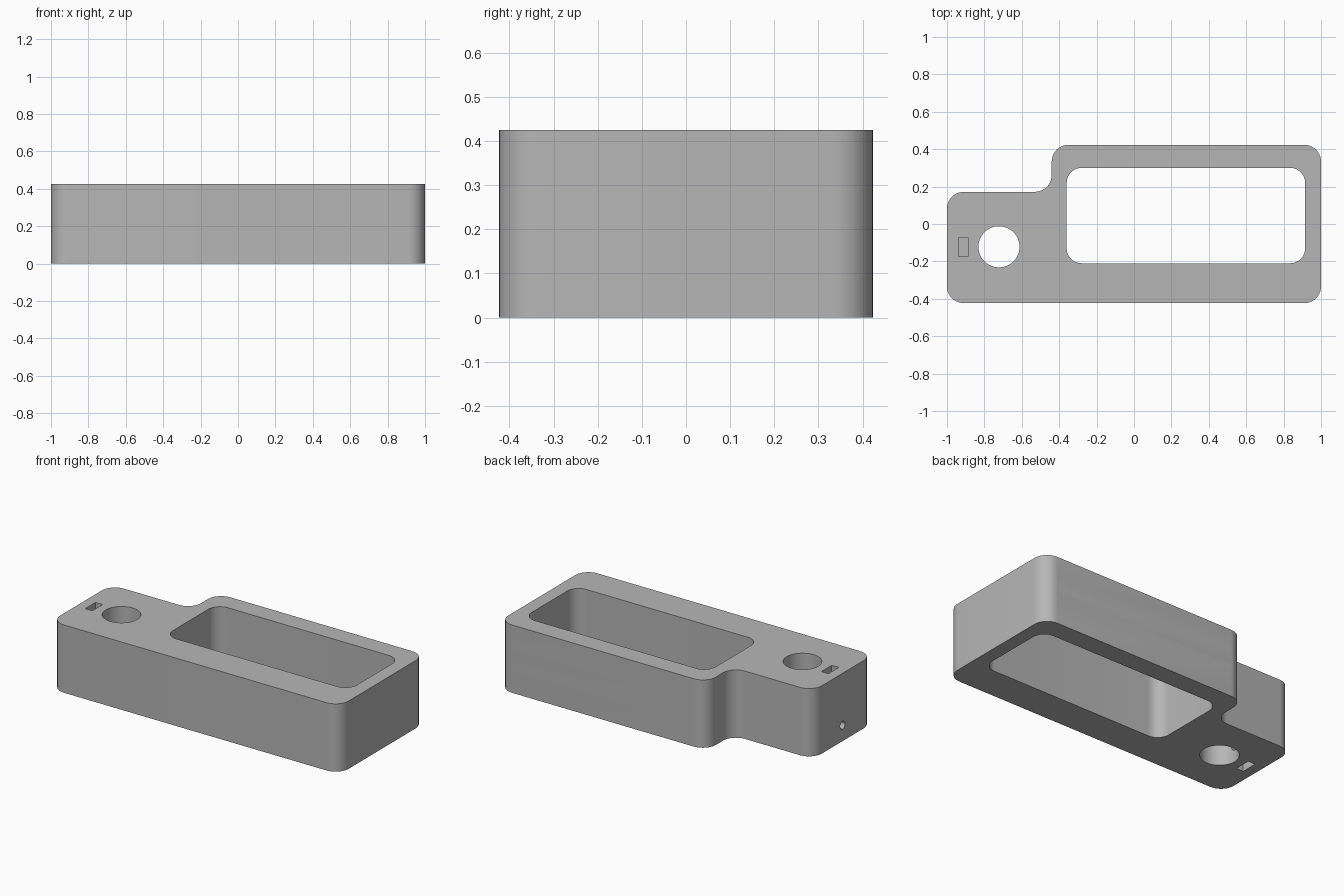
import bpy, bmesh, math
from mathutils import Vector, Matrix

cube = bpy.data.objects.get("Cube")
if cube:
    bpy.data.objects.remove(cube, do_unlink=True)

HEIGHT = 0.425
HALF_Y = 0.423

grey = bpy.data.materials.new("plain grey")
grey.use_nodes = True
colour = (0.47, 0.47, 0.47, 1)
grey.diffuse_color = colour
grey.node_tree.nodes["Principled BSDF"].inputs["Base Color"].default_value = colour


def rounded(corners, radius, steps=10):
    """Fillet every corner of a polygon, convex or concave."""
    out = []
    for i, c in enumerate(corners):
        p = Vector(c)
        a = (Vector(corners[i - 1]) - p).normalized()
        b = (Vector(corners[(i + 1) % len(corners)]) - p).normalized()
        centre = p + (a + b) * radius
        for k in range(steps + 1):
            t = math.pi / 2 * k / steps
            out.append(centre - b * radius * math.cos(t) - a * radius * math.sin(t))
    return out


def box(x0, x1, y0, y1):
    return [Vector(p) for p in ((x0, y0), (x1, y0), (x1, y1), (x0, y1))]


def circle(x, y, r, n=48):
    return [Vector((x + r * math.cos(math.tau * i / n), y + r * math.sin(math.tau * i / n)))
            for i in range(n)]


def prism(name, outline, low, high, turn=None):
    """Extrude an outline from low to high along z, then turn it."""
    bm = bmesh.new()
    face = bm.faces.new([bm.verts.new((p.x, p.y, low)) for p in outline])
    top = bmesh.ops.extrude_face_region(bm, geom=[face])["geom"]
    bmesh.ops.translate(bm, vec=(0, 0, high - low),
                        verts=[v for v in top if isinstance(v, bmesh.types.BMVert)])
    if turn:
        bm.transform(turn)
    bmesh.ops.recalc_face_normals(bm, faces=bm.faces)
    mesh = bpy.data.meshes.new(name)
    bm.to_mesh(mesh)
    bm.free()
    mesh.materials.append(grey)
    obj = bpy.data.objects.new(name, mesh)
    bpy.context.collection.objects.link(obj)
    return obj


# Stepped housing with rounded corners
body = prism("housing", rounded([(-1, -HALF_Y), (1, -HALF_Y), (1, HALF_Y), (-0.44, HALF_Y),
                                 (-0.44, 0.172), (-1, 0.172)], 0.09), 0, HEIGHT)

# Large window and round bore through the full height
cutters = [
    prism("window_cutter", rounded(box(-0.36, 0.915, -0.21, 0.3), 0.08), -0.1, 0.6),
    prism("bore_cutter", circle(-0.722, -0.122, 0.11), -0.1, 0.6),
]

# Rounded slot through the back wall only
along_y = Matrix(((1, 0, 0, 0), (0, 0, 1, 0), (0, 1, 0, 0), (0, 0, 0, 1)))
cutters.append(prism("slot_cutter", rounded(box(-0.36, 0.915, 0.188, 0.298), 0.0549),
                     0.2, 0.6, along_y))

# Screw holes from the end into the bore, each with a nut pocket
along_x = Matrix(((0, 0, 1, 0), (1, 0, 0, 0), (0, 1, 0, 0), (0, 0, 0, 1)))
for label, z, low, high in (("lower", 0.1, -0.1, 0.15),
                            ("upper", HEIGHT - 0.1, HEIGHT - 0.15, 0.6)):
    cutters.append(prism(label + "_screw_cutter", circle(-0.122, z, 0.024, 24),
                         -1.1, -0.75, along_x))
    cutters.append(prism(label + "_pocket_cutter", box(-0.937, -0.888, -0.174, -0.072),
                         low, high))

for c in cutters:
    mod = body.modifiers.new(c.name, "BOOLEAN")
    mod.operation = "DIFFERENCE"
    mod.solver = "EXACT"
    mod.object = c

# Bake the cuts, then drop the cutters
bpy.context.view_layer.update()
cut = bpy.data.meshes.new_from_object(body.evaluated_get(bpy.context.evaluated_depsgraph_get()))
body.modifiers.clear()
body.data = cut
for c in cutters:
    bpy.data.objects.remove(c, do_unlink=True)

bpy.ops.object.select_all(action="DESELECT")
body.select_set(True)
bpy.context.view_layer.objects.active = body
bpy.ops.object.shade_smooth_by_angle(angle=math.radians(30))
